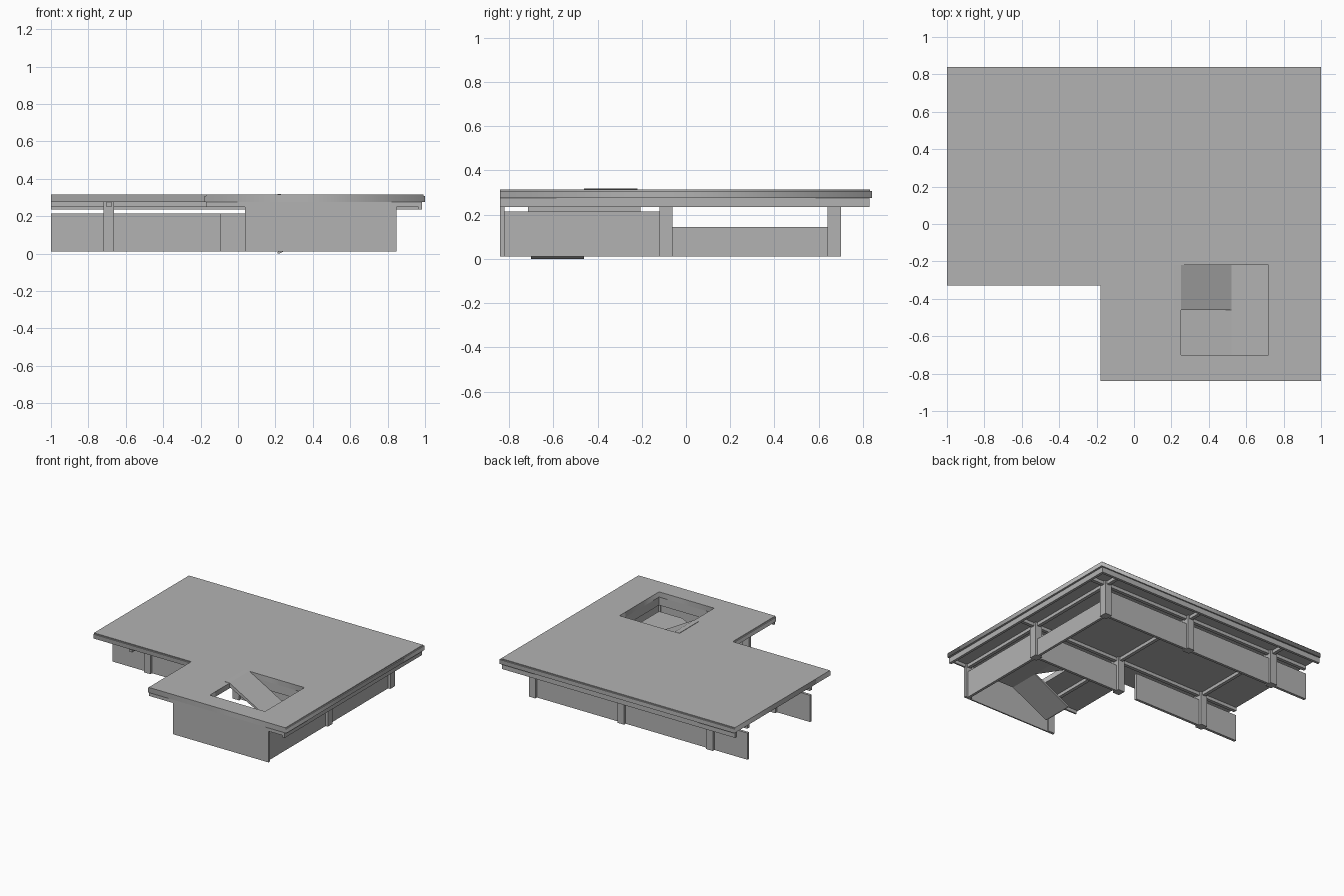
import bpy
import bmesh

cube = bpy.data.objects.get("Cube")
if cube:
    bpy.data.objects.remove(cube, do_unlink=True)

grey = bpy.data.materials.new("concrete_grey")
grey.use_nodes = True
grey.diffuse_color = (0.45, 0.45, 0.45, 1)
grey.node_tree.nodes["Principled BSDF"].inputs["Base Color"].default_value = (0.45, 0.45, 0.45, 1)


def add_mesh(name, bm):
    bmesh.ops.recalc_face_normals(bm, faces=bm.faces)
    mesh = bpy.data.meshes.new(name)
    bm.to_mesh(mesh)
    bm.free()
    mesh.materials.append(grey)
    obj = bpy.data.objects.new(name, mesh)
    bpy.context.collection.objects.link(obj)
    return obj


def prism(name, profile, axis, low, high):
    """Extrude a closed profile along y (axis 1) or z (axis 2)."""
    bm = bmesh.new()
    place = (lambda a, b: (a, low, b)) if axis == 1 else (lambda a, b: (a, b, low))
    face = bm.faces.new([bm.verts.new(place(a, b)) for a, b in profile])
    new = bmesh.ops.extrude_face_region(bm, geom=[face])["geom"]
    move = [0, 0, 0]
    move[axis] = high - low
    bmesh.ops.translate(bm, vec=move, verts=[v for v in new if isinstance(v, bmesh.types.BMVert)])
    return add_mesh(name, bm)


def box(name, x0, x1, y0, y1, z0, z1):
    return prism(name, [(x0, y0), (x1, y0), (x1, y1), (x0, y1)], 2, z0, z1)


def sheet(name, outlines, z0, z1):
    """Flat slab made from an outline and an inner opening."""
    curve = bpy.data.curves.new(name, "CURVE")
    curve.dimensions = "2D"
    curve.fill_mode = "BOTH"
    curve.extrude = (z1 - z0) / 2
    for pts in outlines:
        spline = curve.splines.new("POLY")
        spline.points.add(len(pts) - 1)
        for p, (x, y) in zip(spline.points, pts):
            p.co = (x, y, 0, 1)
        spline.use_cyclic_u = True
    temp = bpy.data.objects.new(name + "_outline", curve)
    bpy.context.collection.objects.link(temp)
    bpy.context.view_layer.update()
    mesh = bpy.data.meshes.new_from_object(temp.evaluated_get(bpy.context.evaluated_depsgraph_get()))
    bpy.data.objects.remove(temp, do_unlink=True)
    bm = bmesh.new()
    bm.from_mesh(mesh)
    bmesh.ops.remove_doubles(bm, verts=bm.verts, dist=0.0001)
    bmesh.ops.translate(bm, vec=(0, 0, (z0 + z1) / 2), verts=bm.verts)
    return add_mesh(name, bm)


LEFT, FRONT, BACK = -1.0, -0.84, 0.84
NOTCH_X, NOTCH_Y = -0.18, -0.33
FLOOR, WALL_TOP, BEAM_LOW, SLAB_LOW, SLAB_TOP = 0.01, 0.215, 0.25, 0.275, 0.315
COLS_X = (-0.69, 0.065, 0.82)
COLS_Y = (-0.84, -0.09, 0.67)


def l_shape(inset):
    return [(LEFT, NOTCH_Y + inset), (NOTCH_X + inset, NOTCH_Y + inset), (NOTCH_X + inset, FRONT),
            (1 - inset, FRONT), (1 - inset, BACK - inset), (LEFT, BACK - inset)]


# Roof slab in two steps, with the stair opening
opening = [(0.25, -0.70), (0.72, -0.70), (0.72, -0.22), (0.25, -0.22)]
sheet("roof_slab", [l_shape(0), opening], SLAB_LOW, 0.308)
sheet("roof_top_layer", [l_shape(0.008), opening], 0.308, SLAB_TOP)

# Lower fascia on the outer sides
box("side_fascia", 0.965, 0.985, FRONT, 0.83, 0.235, SLAB_LOW)
box("back_fascia", LEFT, 0.965, 0.81, 0.83, 0.235, SLAB_LOW)

# Columns, the front row being cut by the model edge
for x in COLS_X:
    for y in COLS_Y:
        if y == FRONT and x < 0:
            continue
        box("column", x - 0.028, x + 0.028, max(y - 0.03, FRONT), y + (0.02 if y == FRONT else 0.03),
            FLOOR, SLAB_LOW)

# Roof beams on the column grid
for y in COLS_Y:
    start = NOTCH_X + 0.01 if y == FRONT else LEFT
    box("long_beam", start, 0.966, max(y - 0.013, FRONT), y + 0.013, BEAM_LOW, SLAB_LOW)
for x in COLS_X:
    start = NOTCH_Y + 0.01 if x < 0 else FRONT
    box("cross_beam", x - 0.013, x + 0.013, start, 0.811, BEAM_LOW, SLAB_LOW)

# Walls between the columns
T = 0.01
box("front_wall", 0.065, 0.82, FRONT, FRONT + T, FLOOR, BEAM_LOW)
box("recessed_front_wall", LEFT, -0.09, -0.09 - T, -0.09 + T, FLOOR, WALL_TOP)
box("inner_wall", 0.065, 0.82, -0.09 - T, -0.09 + T, FLOOR, WALL_TOP)
box("back_wall", LEFT, 0.82, 0.67 - T, 0.67 + T, FLOOR, WALL_TOP)
box("side_front_wall", 0.82 - T, 0.82 + T, FRONT, -0.09, FLOOR, WALL_TOP)
box("side_back_parapet", 0.82 - T, 0.82 + T, -0.09, 0.67, FLOOR, 0.145)

# Upstand walls around the stair opening
for x0, x1, y0, y1 in ((0.235, 0.735, -0.715, -0.70), (0.235, 0.735, -0.22, -0.205),
                       (0.72, 0.735, -0.70, -0.22)):
    box("stairwell_wall", x0, x1, y0, y1, 0.212, SLAB_LOW)

# Two stair ramps joined by a landing
prism("lower_ramp", [(0.21, 0.008), (0.52, 0.165), (0.52, 0.15), (0.222, 0.0), (0.21, 0.0)], 1, -0.70, -0.46)
prism("upper_ramp", [(0.21, 0.318), (0.25, 0.316), (0.52, 0.165), (0.52, 0.15), (0.21, 0.305)], 1, -0.46, -0.22)
box("stair_landing", 0.52, 0.72, -0.70, -0.22, 0.15, 0.165)
